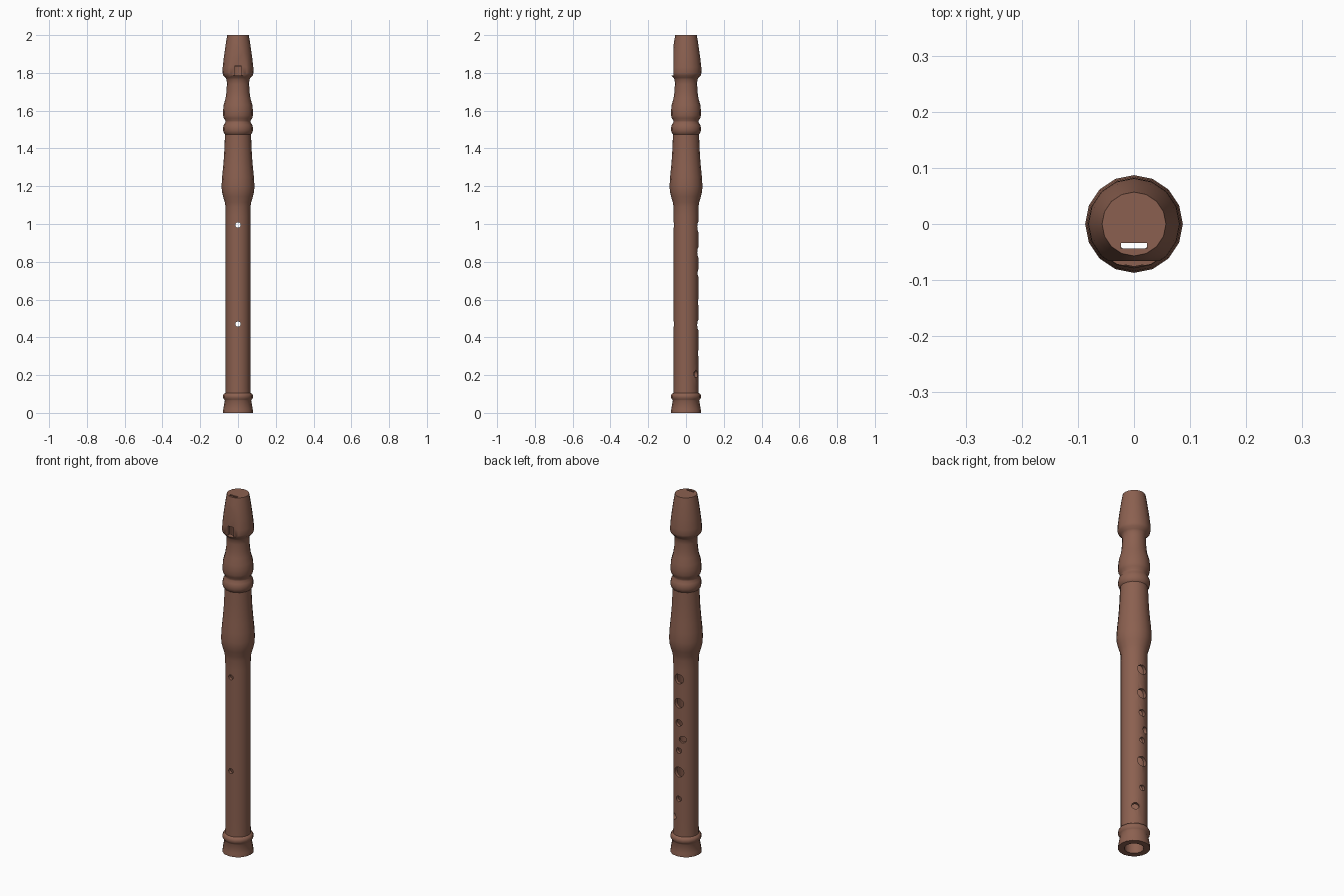
import bpy, bmesh, math
from mathutils import Matrix, Vector

if "Cube" in bpy.data.objects:
    bpy.data.objects.remove(bpy.data.objects["Cube"])

wood = bpy.data.materials.new("brown_wood")
wood.diffuse_color = (0.26, 0.118, 0.08, 1)
wood.use_nodes = True
wood.node_tree.nodes["Principled BSDF"].inputs["Base Color"].default_value = wood.diffuse_color


def finish(name, bm):
    bmesh.ops.recalc_face_normals(bm, faces=bm.faces)
    me = bpy.data.meshes.new(name)
    bm.to_mesh(me)
    bm.free()
    ob = bpy.data.objects.new(name, me)
    bpy.context.collection.objects.link(ob)
    me.materials.append(wood)
    return ob


def lathe(name, profile, n=16):
    """Closed solid of revolution from (radius, z) points."""
    bm = bmesh.new()
    rings = [[bm.verts.new((r * math.cos(2 * math.pi * i / n), r * math.sin(2 * math.pi * i / n), z))
              for i in range(n)] for r, z in profile]
    for a, b in zip(rings, rings[1:]):
        for i in range(n):
            j = (i + 1) % n
            bm.faces.new((a[i], a[j], b[j], b[i]))
    bm.faces.new(rings[0])
    bm.faces.new(rings[-1])
    return finish(name, bm)


def box(name, lo, hi):
    bm = bmesh.new()
    lo, hi = Vector(lo), Vector(hi)
    size, mid = hi - lo, (hi + lo) / 2
    bmesh.ops.create_cube(bm, size=1, matrix=Matrix.Translation(mid) @ Matrix.Diagonal((*size, 1)))
    return finish(name, bm)


def hole(name, angle, z, r):
    """Radial finger-hole cutter; angle measured from +x."""
    bm = bmesh.new()
    d = Vector((math.cos(angle), math.sin(angle), 0))
    rot = d.to_track_quat('Z', 'Y').to_matrix().to_4x4()
    bmesh.ops.create_cone(bm, cap_ends=True, segments=12, radius1=r, radius2=r, depth=0.08,
                          matrix=Matrix.Translation(d * 0.07 + Vector((0, 0, z))) @ rot)
    return finish(name, bm)


# turned body: foot, straight tube, barrel, beads, beak
profile = [(0.080, 0), (0.078, 0.02), (0.070, 0.065), (0.074, 0.072), (0.079, 0.08),
           (0.079, 0.092), (0.074, 0.102), (0.066, 0.106)]
profile += [(0.0655, 0.14 + 0.06 * i) for i in range(16)]
profile += [(0.066, 1.09), (0.070, 1.115), (0.079, 1.145), (0.085, 1.17), (0.087, 1.20),
            (0.084, 1.25), (0.079, 1.30), (0.074, 1.36), (0.071, 1.42), (0.069, 1.475),
            (0.075, 1.482), (0.079, 1.495), (0.079, 1.51), (0.075, 1.525), (0.067, 1.538),
            (0.067, 1.547), (0.075, 1.56), (0.079, 1.575), (0.079, 1.60), (0.076, 1.63),
            (0.066, 1.665), (0.061, 1.70), (0.059, 1.74), (0.060, 1.765), (0.066, 1.775),
            (0.078, 1.787), (0.082, 1.80), (0.081, 1.83), (0.074, 1.89), (0.064, 1.96), (0.057, 2.0)]
body = lathe("recorder_body", profile)

cutters = [
    lathe("bore_cutter", [(0.048, -0.05), (0.048, 1.835)]),
    box("labium_cutter", (-0.15, -0.15, 1.787), (0.15, -0.066, 1.97)),
    box("window_cutter", (-0.017, -0.15, 1.785), (0.017, -0.03, 1.838)),
    box("windway_cutter", (-0.023, -0.044, 1.80), (0.023, -0.034, 2.05)),
]
# front holes, then finger holes along the back
B = math.pi / 2
D = math.radians
for a, z, r in [(-B, 0.995, 0.014), (-B, 0.47, 0.014),
                (B, 0.985, 0.027), (B, 0.85, 0.027), (B, 0.74, 0.019),
                (B + D(20), 0.65, 0.019), (B, 0.585, 0.016), (B, 0.465, 0.028),
                (B, 0.315, 0.016), (B - D(34), 0.205, 0.019)]:
    cutters.append(hole("hole_cutter", a, z, r))

for c in cutters:
    c.hide_render = True
    m = body.modifiers.new("cut", 'BOOLEAN')
    m.operation = 'DIFFERENCE'
    m.solver = 'EXACT'
    m.object = c

# bake the cuts and drop the cutters
dg = bpy.context.evaluated_depsgraph_get()
mesh = bpy.data.meshes.new_from_object(body.evaluated_get(dg))
body.modifiers.clear()
body.data = mesh
for c in cutters:
    bpy.data.objects.remove(c)
mesh.materials.clear()
mesh.materials.append(wood)
for p in mesh.polygons:
    p.material_index = 0

bpy.context.view_layer.objects.active = body
body.select_set(True)
bpy.ops.object.shade_smooth_by_angle(angle=math.radians(42))
